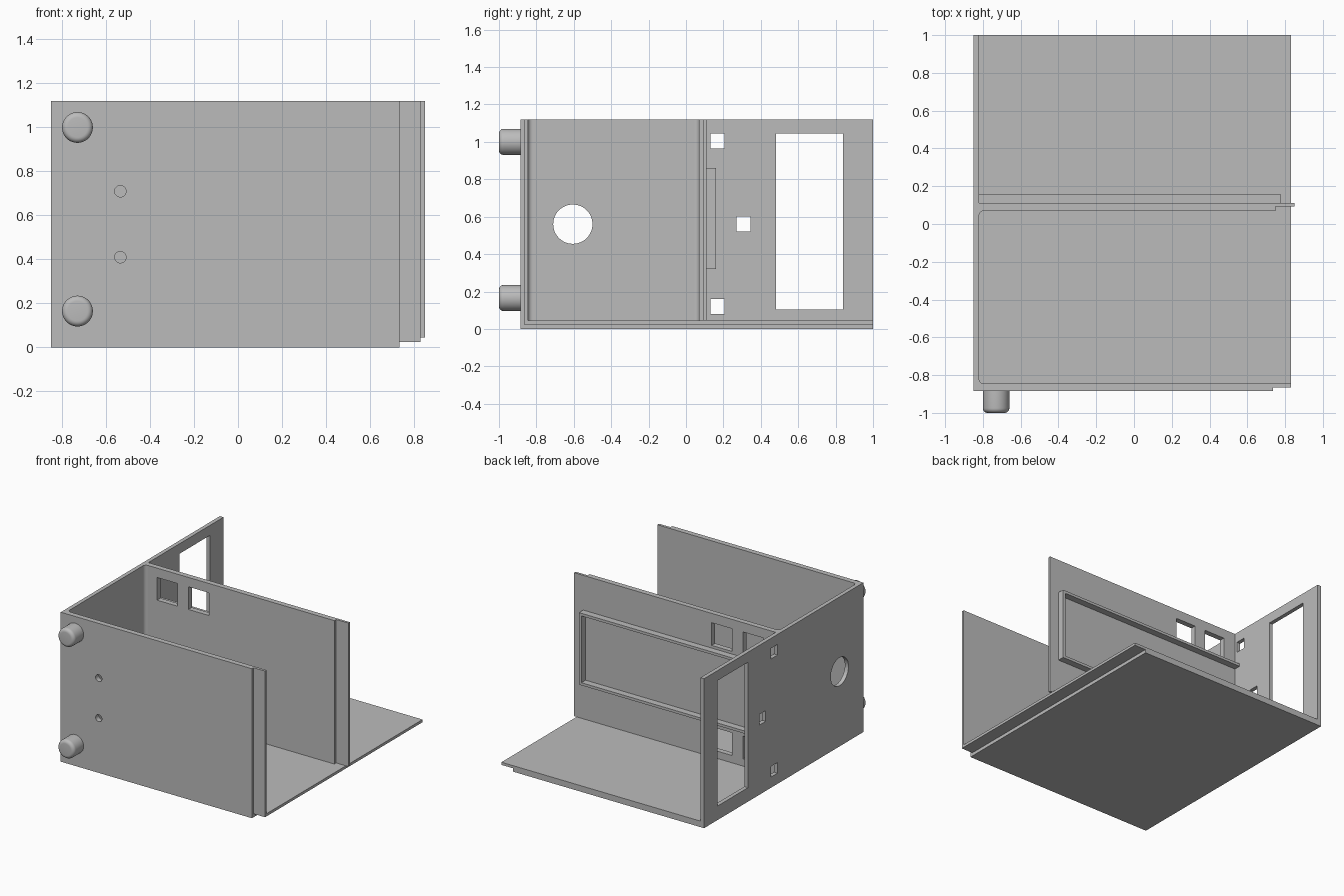
import bpy, bmesh, math
from mathutils import Matrix, Vector

if "Cube" in bpy.data.objects:
    bpy.data.objects.remove(bpy.data.objects["Cube"], do_unlink=True)

TOP = 1.12
grey = bpy.data.materials.new("plain grey")
grey.use_nodes = True
colour = (0.5, 0.5, 0.5, 1)
grey.diffuse_color = colour
grey.node_tree.nodes["Principled BSDF"].inputs["Base Color"].default_value = colour


def finish(name, bm):
    bmesh.ops.recalc_face_normals(bm, faces=bm.faces)
    mesh = bpy.data.meshes.new(name)
    bm.to_mesh(mesh)
    bm.free()
    mesh.materials.append(grey)
    obj = bpy.data.objects.new(name, mesh)
    bpy.context.collection.objects.link(obj)
    return obj


def add_box(bm, lo, hi):
    lo, hi = Vector(lo), Vector(hi)
    size = hi - lo
    m = Matrix.Translation((lo + hi) / 2) @ Matrix.Diagonal((*size, 1))
    bmesh.ops.create_cube(bm, size=1, matrix=m)


def add_rod(bm, centre, radius, depth, axis, sides=48):
    turn = Matrix.Rotation(math.pi / 2, 4, "Y" if axis == "x" else "X")
    bmesh.ops.create_cone(bm, cap_ends=True, segments=sides, radius1=radius,
                          radius2=radius, depth=depth,
                          matrix=Matrix.Translation(centre) @ turn)


def box(name, lo, hi):
    bm = bmesh.new()
    add_box(bm, lo, hi)
    return finish(name, bm)


def prism(name, outline, z0, z1):
    bm = bmesh.new()
    face = bm.faces.new([bm.verts.new((x, y, z0)) for x, y in outline])
    up = bmesh.ops.extrude_face_region(bm, geom=[face])["geom"]
    bmesh.ops.translate(bm, vec=(0, 0, z1 - z0),
                        verts=[v for v in up if isinstance(v, bmesh.types.BMVert)])
    return finish(name, bm)


def cut(obj, bm):
    cutter = finish("cutter", bm)
    cutter.hide_render = True
    mod = obj.modifiers.new("holes", "BOOLEAN")
    mod.operation, mod.solver, mod.object = "DIFFERENCE", "EXACT", cutter
    bpy.context.view_layer.objects.active = obj
    bpy.ops.object.modifier_apply(modifier=mod.name)
    bpy.data.objects.remove(cutter, do_unlink=True)


def smooth(obj):
    bpy.ops.object.select_all(action="DESELECT")
    obj.select_set(True)
    bpy.context.view_layer.objects.active = obj
    bpy.ops.object.shade_smooth_by_angle(angle=math.radians(30))


# Side wall with round port, square ports and large window
side_wall = box("side_wall", (-0.85, -0.885, 0), (-0.82, 1, TOP))
bm = bmesh.new()
add_rod(bm, (-0.835, -0.605, 0.56), 0.105, 0.2, "x")
for y, z in ((0.13, 0.965), (0.27, 0.522), (0.13, 0.08)):
    add_box(bm, (-0.9, y, z), (-0.7, y + 0.075, z + 0.08))
add_box(bm, (-0.9, 0.48, 0.105), (-0.7, 0.84, 1.045))
cut(side_wall, bm)
smooth(side_wall)

# Floor in two layers, the upper one forming a lip
box("floor_base", (-0.82, -0.885, 0), (0.735, 1, 0.025))
box("floor_lip", (-0.82, -0.845, 0.025), (0.83, 1, 0.045))

# Front wall with a stepped edge and two small holes
front_wall = prism("front_wall", [(-0.82, -0.885), (0.735, -0.885), (0.735, -0.865),
                                  (0.83, -0.865), (0.83, -0.845), (-0.82, -0.845)],
                   0.025, TOP)
bm = bmesh.new()
for z in (0.41, 0.71):
    add_rod(bm, (-0.535, -0.865, z), 0.026, 0.2, "y", 32)
cut(front_wall, bm)
smooth(front_wall)

# Dividing wall with a stepped edge and two pairs of openings
divider = prism("dividing_wall", [(-0.82, 0.07), (0.75, 0.07), (0.75, 0.092),
                                  (0.85, 0.092), (0.85, 0.11), (-0.82, 0.11)],
                0.045, TOP)
bm = bmesh.new()
for x in (-0.72, -0.46):
    for z in (0.1, 0.88):
        add_box(bm, (x, 0, z), (x + 0.17, 0.2, z + 0.17))
cut(divider, bm)

# Three-sided rim on the back of the dividing wall
for name, z in (("lower_ledge", 0.32), ("upper_ledge", 0.84)):
    box(name, (-0.82, 0.11, z), (0.775, 0.16, z + 0.02))
box("ledge_end", (0.755, 0.11, 0.34), (0.775, 0.16, 0.84))

# Small fillets in the inner corners of the front room
for name, y, way in (("front_fillet", -0.845, 1), ("back_fillet", 0.07, -1)):
    r = 0.025
    arc = [(-0.82 + r * (1 - math.sin(a)), y + way * r * (1 - math.cos(a)))
           for a in (i * math.pi / 12 for i in range(7))]
    smooth(prism(name, [(-0.82, y)] + arc, 0.045, TOP))

# Feet with rounded ends
for name, z in (("lower_foot", 0.165), ("upper_foot", 1.0)):
    bm = bmesh.new()
    add_rod(bm, (-0.73, -0.9425, z), 0.07, 0.115, "y")
    rim = [e for e in bm.edges if all(v.co.y < -0.99 for v in e.verts)]
    bmesh.ops.bevel(bm, geom=rim, offset=0.025, segments=6, profile=0.5,
                    affect="EDGES")
    smooth(finish(name, bm))
